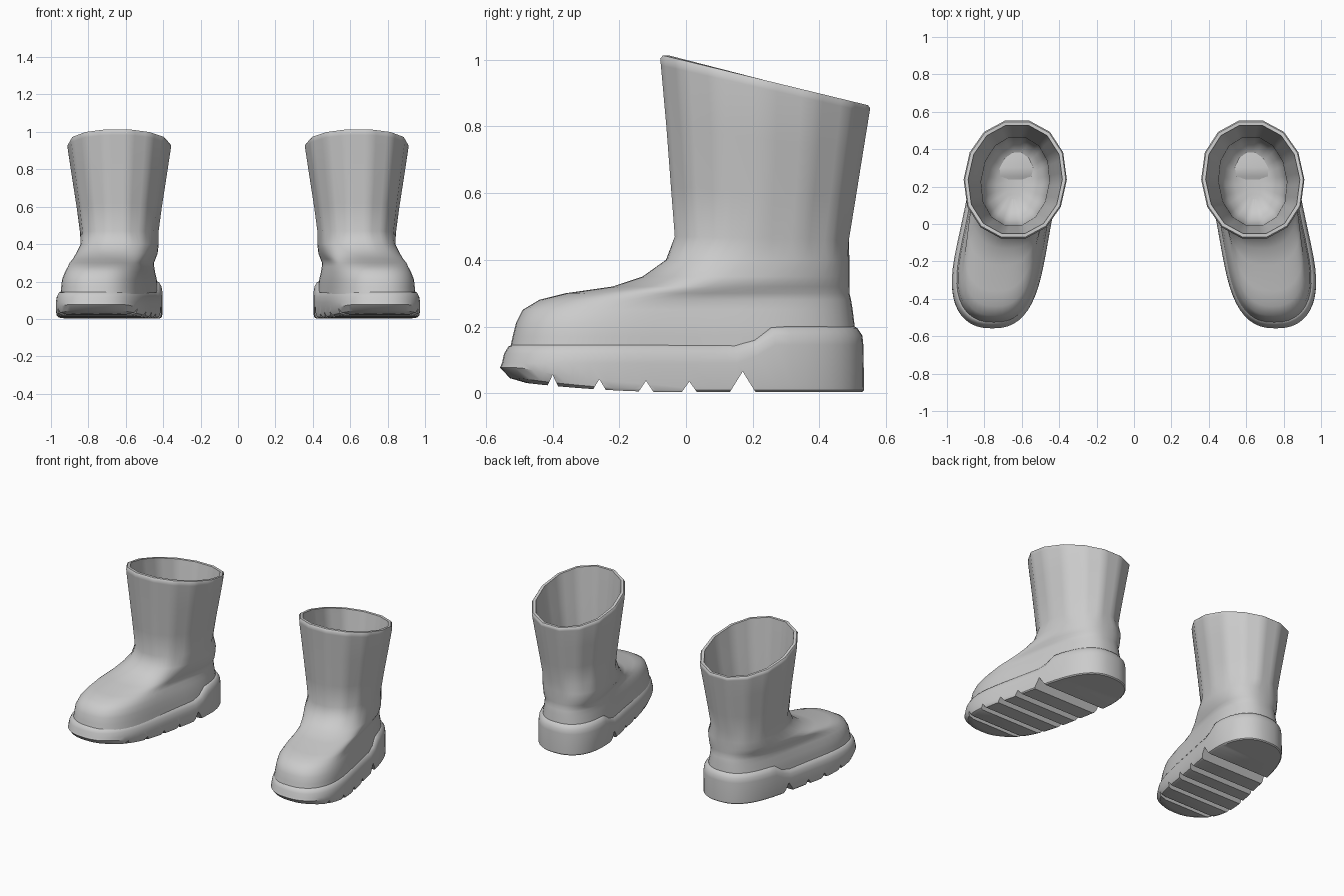
import bpy, bmesh, math
from mathutils import Vector

if "Cube" in bpy.data.objects:
    bpy.data.objects.remove(bpy.data.objects["Cube"])

N = 56      # points around each ring
STEP = 4    # points per flat side of the shaft

rubber = bpy.data.materials.new("grey_rubber")
rubber.use_nodes = True
GREY = (0.6, 0.6, 0.6, 1)
rubber.diffuse_color = GREY
rubber.node_tree.nodes["Principled BSDF"].inputs["Base Color"].default_value = GREY


def smooth(t):
    t = max(0, min(1, t))
    return t * t * (3 - 2 * t)


def power(v, p):
    return math.copysign(abs(v) ** p, v)


def ring(z, y, centre, half, n=2.5, pinch=0.0, faceted=False):
    """Egg-shaped ring; each pair gives front and back values, z may be a rule on y."""
    def point(i):
        a = 2 * math.pi * i / N
        s = -power(math.cos(a), 2 / n)
        t = (1 + s) / 2
        yy = y[0] + (y[1] - y[0]) * t
        k = smooth(t)
        c = centre[0] + (centre[1] - centre[0]) * k
        h = half[0] + (half[1] - half[0]) * t - pinch * (4 * t * (1 - t)) ** 2
        zz = z(yy) if callable(z) else z[0] + (z[1] - z[0]) * t
        return Vector((c + h * power(math.sin(a), 2 / n), yy, zz))
    if not faceted:
        return [point(i) for i in range(N)]
    pts = []
    for i in range(N):
        j = (i - STEP // 2) % STEP
        pts.append(point(i - j).lerp(point(i - j + STEP), j / STEP))
    return pts


def loft(name, rings, cap_start, cap_end):
    bm = bmesh.new()
    loops = [[bm.verts.new(p) for p in r] for r in rings]
    for a, b in zip(loops, loops[1:]):
        for i in range(N):
            j = (i + 1) % N
            bm.faces.new((a[i], a[j], b[j], b[i]))
    # Caps are strips running across the boot
    for loop, wanted in ((loops[0], cap_start), (loops[-1], cap_end)):
        if wanted:
            for i in range(N // 2):
                quad = [loop[i], loop[i + 1], loop[N - i - 1], loop[-i % N]]
                bm.faces.new(list(dict.fromkeys(quad)))
    bmesh.ops.recalc_face_normals(bm, faces=bm.faces)
    mesh = bpy.data.meshes.new(name)
    bm.to_mesh(mesh)
    bm.free()
    ob = bpy.data.objects.new(name, mesh)
    bpy.context.collection.objects.link(ob)
    mesh.materials.append(rubber)
    return ob


def finish(ob, angle):
    bpy.ops.object.select_all(action='DESELECT')
    ob.select_set(True)
    bpy.context.view_layer.objects.active = ob
    for m in list(ob.modifiers):
        bpy.ops.object.modifier_apply(modifier=m.name)
    bpy.ops.object.shade_smooth_by_angle(angle=math.radians(angle))
    ob.modifiers.new("other_boot", 'MIRROR').use_mirror_merge = False


# Upper: foot rings, then ankle and flaring shaft, over the rim and down inside
foot = [  # height, front, back, front centre, half width front, back
    (0.10, -0.535, 0.51, 0.75, 0.262, 0.245),
    (0.17, -0.52, 0.51, 0.75, 0.255, 0.235),
    (0.21, -0.51, 0.505, 0.75, 0.25, 0.23),
    (0.25, -0.49, 0.50, 0.745, 0.237, 0.22),
    (0.28, -0.44, 0.495, 0.74, 0.22, 0.215),
    (0.30, -0.36, 0.49, 0.735, 0.21, 0.21),
    (0.32, -0.22, 0.49, 0.71, 0.21, 0.21),
    (0.35, -0.13, 0.49, 0.68, 0.21, 0.207),
    (0.40, -0.06, 0.49, 0.65, 0.205, 0.205),
]
shaft = [  # front height, back height, front, back, half width
    (0.47, 0.46, -0.04, 0.495, 0.21),
    (0.62, 0.58, -0.052, 0.515, 0.228),
    (0.80, 0.72, -0.066, 0.538, 0.253),
    (0.985, 0.84, -0.083, 0.558, 0.276),
    (1.005, 0.853, -0.085, 0.56, 0.276),
    (1.015, 0.862, -0.077, 0.553, 0.27),
]


def shaft_ring(zf, zb, yf, yb, h, inset=0.0):
    return ring((zf, zb), (yf + inset, yb - inset), (0.645, 0.625),
                (h - inset, h - inset), n=2.1, faceted=True)


rings = [ring((z, z), (f, b), (c, 0.615), (hf, hb), pinch=0.03 * smooth((0.36 - z) / 0.1))
         for z, f, b, c, hf, hb in foot]
rings += [shaft_ring(*s) for s in shaft]
rings += [shaft_ring(*shaft[-1], inset=0.018)]
rings += [shaft_ring(*s, inset=0.027) for s in reversed(shaft[:4])]
rings += [shaft_ring(z, z, f, 0.495, 0.21, inset=i)
          for z, f, i in ((0.32, -0.04, 0.03), (0.24, -0.04, 0.06), (0.20, -0.04, 0.11), (0.185, -0.04, 0.17))]
upper = loft("boot_upper", rings, True, True)
finish(upper, 50)


# Sole: welt that steps up around the heel, toe lifted off the ground
def welt(drop):
    return lambda y: 0.14 + 0.055 * smooth((y - 0.17) / 0.1) - drop


def ground(lift):
    return lambda y: 0.003 + lift + (0.03 + lift) * max(0, min(1, -y / 0.5)) ** 2


def sole_ring(z, front, back, side):
    return ring(z, (-0.558 + front, 0.534 - back), (0.758, 0.612),
                (0.278 - side, 0.262 - side), pinch=0.03)


sole = loft("boot_sole", [
    sole_ring(welt(-0.005), 0.035, 0.028, 0.027),
    sole_ring(welt(0.0), 0.025, 0.02, 0.018),
    sole_ring(welt(0.022), 0.012, 0.005, 0.005),
    sole_ring(welt(0.05), 0.006, 0.002, 0.0),
    sole_ring(ground(0.022), 0.0, 0.0, 0.0),
    sole_ring(ground(0.006), 0.03, 0.0, 0.004),
    sole_ring(ground(0.0), 0.08, 0.006, 0.014),
], True, True)

# Wedge grooves across the tread, the widest in front of the heel
bm = bmesh.new()
for y, half, top in ((0.17, 0.043, 0.065), (0.01, 0.028, 0.035), (-0.12, 0.028, 0.037),
                     (-0.26, 0.028, 0.042), (-0.40, 0.028, 0.055)):
    ends = [[bm.verts.new(p) for p in ((x, y - half, -0.004), (x, y + half, -0.004), (x, y, top))]
            for x in (0.2, 1.2)]
    bm.faces.new(ends[0])
    bm.faces.new(ends[1])
    for i in range(3):
        j = (i + 1) % 3
        bm.faces.new((ends[0][i], ends[0][j], ends[1][j], ends[1][i]))
bmesh.ops.recalc_face_normals(bm, faces=bm.faces)
mesh = bpy.data.meshes.new("tread_cutter")
bm.to_mesh(mesh)
bm.free()
cutter = bpy.data.objects.new("tread_cutter", mesh)
bpy.context.collection.objects.link(cutter)
cutter.hide_render = True
cut = sole.modifiers.new("tread", 'BOOLEAN')
cut.operation = 'DIFFERENCE'
cut.solver = 'EXACT'
cut.object = cutter
finish(sole, 35)
bpy.data.objects.remove(cutter)
